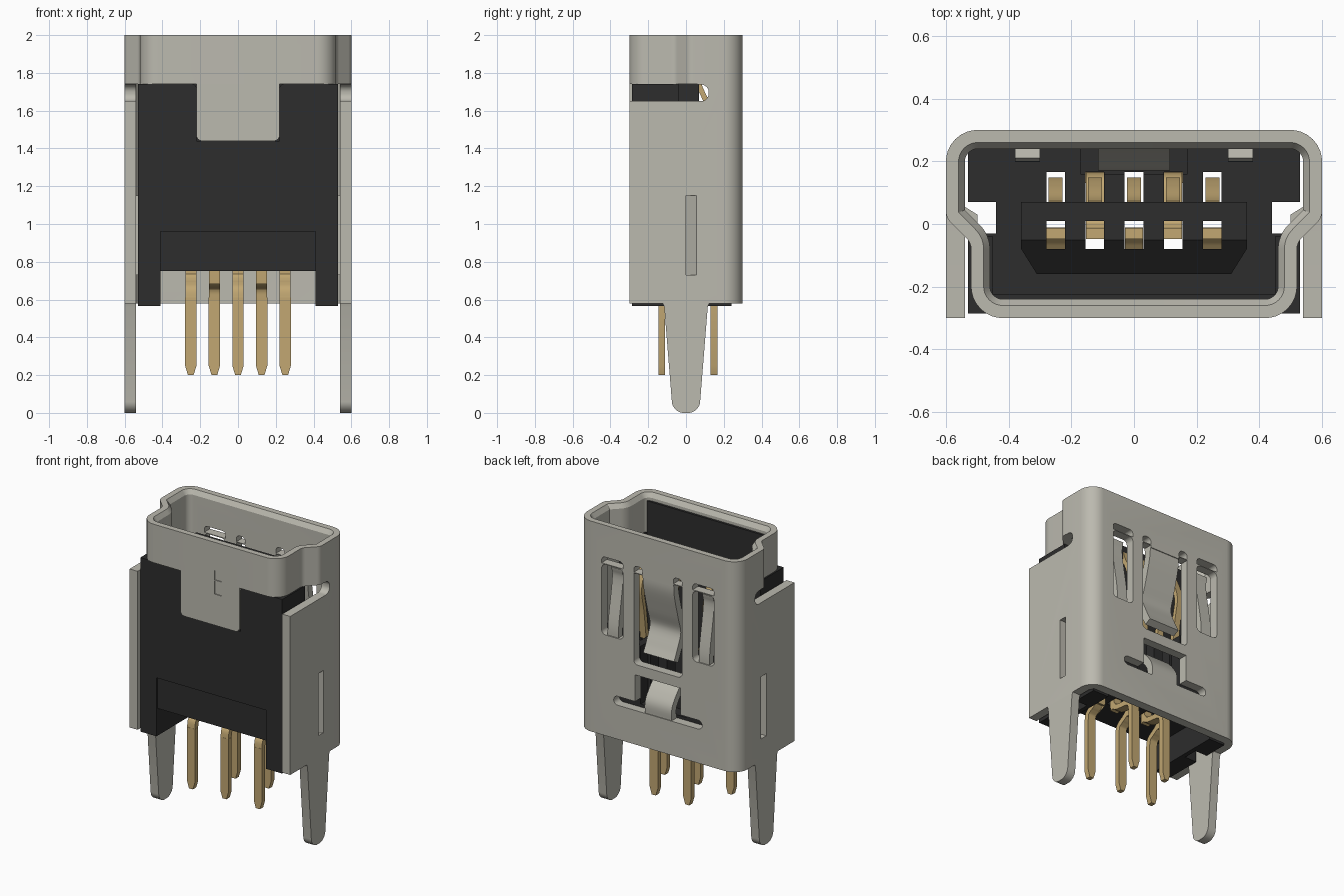
import bpy, bmesh, math
from mathutils import Vector

cube = bpy.data.objects.get("Cube")
if cube:
    bpy.data.objects.remove(cube, do_unlink=True)


def material(name, rgb, metallic=0.0):
    m = bpy.data.materials.new(name)
    m.use_nodes = True
    m.diffuse_color = (*rgb, 1)
    m.node_tree.nodes["Principled BSDF"].inputs["Base Color"].default_value = (*rgb, 1)
    return m


STEEL = material("steel grey", (0.50, 0.49, 0.43))
BLACK = material("black plastic", (0.026, 0.026, 0.026))
GOLD = material("gold", (0.54, 0.39, 0.17))


def finish(name, bm, mat):
    bmesh.ops.recalc_face_normals(bm, faces=bm.faces)
    me = bpy.data.meshes.new(name)
    bm.to_mesh(me)
    bm.free()
    ob = bpy.data.objects.new(name, me)
    bpy.context.collection.objects.link(ob)
    if mat:
        me.materials.append(mat)
    return ob


def fillet(pts, n=8):
    """Round each corner given as (a, b, radius)."""
    out = []
    for i, p in enumerate(pts):
        c = Vector(p[:2])
        if len(p) < 3:
            out.append(c)
            continue
        u = (Vector(pts[i - 1][:2]) - c).normalized()
        v = (Vector(pts[(i + 1) % len(pts)][:2]) - c).normalized()
        half, r = u.angle(v) / 2, p[2]
        mid = c + (u + v).normalized() * (r / math.sin(half))
        a = c + u * (r / math.tan(half)) - mid
        b = c + v * (r / math.tan(half)) - mid
        out += [mid + a.lerp(b, k / n).normalized() * r for k in range(n + 1)]
    return out


def inset(pts, d):
    """Offset a counter-clockwise outline inwards."""
    out = []
    for i, p in enumerate(pts):
        e1 = (p - pts[i - 1]).normalized()
        e2 = (pts[(i + 1) % len(pts)] - p).normalized()
        n1, n2 = Vector((-e1.y, e1.x)), Vector((-e2.y, e2.x))
        m = (n1 + n2).normalized()
        out.append(p + m * (d / m.dot(n1)))
    return out


def prism(name, pts, axis, lo, hi, mat=None):
    """Extrude an outline along an axis: x takes (y, z), y takes (x, z), z takes (x, y)."""
    place = {"x": lambda a, b, h: (h, a, b), "y": lambda a, b, h: (a, h, b),
             "z": lambda a, b, h: (a, b, h)}[axis]
    bm = bmesh.new()
    rings = [[bm.verts.new(place(p[0], p[1], h)) for p in pts] for h in (lo, hi)]
    for r in rings:
        bm.faces.new(r)
    for i in range(len(pts)):
        j = i - 1
        bm.faces.new((rings[0][j], rings[0][i], rings[1][i], rings[1][j]))
    return finish(name, bm, mat)


def rect(a0, a1, b0, b1, r=0.0):
    c = [(a0, b0), (a1, b0), (a1, b1), (a0, b1)]
    return fillet([(*p, r) for p in c]) if r else c


def box(name, x0, x1, y0, y1, z0, z1, mat=None):
    return prism(name, rect(x0, x1, y0, y1), "z", z0, z1, mat)


def strip(name, path, x, width, t, mat, n=5):
    """Bent sheet strip following a smooth (y, z) path."""
    p = [Vector(q) for q in path]
    p = [p[0] * 2 - p[1]] + p + [p[-1] * 2 - p[-2]]
    line = []
    for i in range(1, len(p) - 2):
        for k in range(n):
            s = k / n
            line.append(0.5 * (2 * p[i] + (p[i + 1] - p[i - 1]) * s
                        + (2 * p[i - 1] - 5 * p[i] + 4 * p[i + 1] - p[i + 2]) * s * s
                        + (3 * p[i] - p[i - 1] - 3 * p[i + 1] + p[i + 2]) * s ** 3))
    line.append(p[-2])
    left, right = [], []
    for i, q in enumerate(line):
        d = (line[min(i + 1, len(line) - 1)] - line[max(i - 1, 0)]).normalized()
        nrm = Vector((-d.y, d.x)) * t / 2
        left.append(q + nrm)
        right.append(q - nrm)
    return prism(name, left + right[::-1], "x", x - width / 2, x + width / 2, mat)


def cut(ob, *cutters):
    for c in cutters:
        m = ob.modifiers.new("cut", "BOOLEAN")
        m.object, m.operation, m.solver = c, "DIFFERENCE", "EXACT"
        bpy.context.view_layer.objects.active = ob
        bpy.ops.object.modifier_apply(modifier=m.name)
        bpy.data.objects.remove(c, do_unlink=True)


# Folded shell: back wall and two side walls
shell = prism("shell_body", fillet([
    (-.6, -.3), (-.6, .3, .1), (.6, .3, .1), (.6, -.3),
    (.54, -.3), (.54, .24, .04), (-.54, .24, .04), (-.54, -.3)]), "z", .58, 1.74, STEEL)
cut(shell,
    prism("c", fillet([(-.4, 1.65), (.12, 1.65, .04), (.12, 1.738, .04), (-.4, 1.738)]), "x", -1, 1),
    box("c", -1, 1, -.4, .06, 1.70, 1.80),
    prism("c", rect(0, .055, .73, 1.15), "x", -1, 1),
    prism("c", rect(-.18, .18, 1.12, 1.72, .03), "y", .15, .4),
    *[prism("c", rect(*sorted((s * .115, s * .18)), 1.5, 1.79 - 0.055), "y", .15, .4) for s in (-1, 1)],
    *[prism("c", rect(*sorted((s * .26, s * .42)), 1.26, 1.735, .03), "y", .15, .4) for s in (-1, 1)],
    prism("c", rect(-.33, .33, .81, .87, .029), "y", .15, .4),
    prism("c", rect(-.17, .17, .84, 1.05), "y", .15, .4))

# Mating mouth with a chamfered inner rim
outer = fillet([(-.52, -.3, .1), (.52, -.3, .1), (.52, -.06, .05), (.6, .02, .05),
                (.6, .3, .1), (-.6, .3, .1), (-.6, .02, .05), (-.52, -.06, .05)])
bm = bmesh.new()
loops = [[bm.verts.new((p.x, p.y, z)) for p in inset(outer, d)]
         for d, z in ((0, 1.74), (0, 2), (.04, 2), (.06, 1.97), (.06, 1.74))]
for k in range(5):
    a, b = loops[k - 1], loops[k]
    for i in range(len(outer)):
        bm.faces.new((a[i - 1], a[i], b[i], b[i - 1]))
mouth = finish("shell_mouth", bm, STEEL)
# Window tops reach a little way into the mouth
cut(mouth, *[prism("c", fillet([(a, 1.70), (b, 1.70), (b, 1.785, .025), (a, 1.785, .025)]), "y", .2, .4)
             for a, b in ((-.42, -.26), (-.18, -.115), (.115, .18), (.26, .42))],
    prism("c", rect(.035, .085, 1.745, 1.81), "y", -.4, -.294))

# Front locking tab
tab = prism("front_tab", fillet([(-.22, 1.74), (-.22, 1.44, .03), (.22, 1.44, .03), (.22, 1.74)]),
            "y", -.3, -.24, STEEL)
cut(tab, prism("c", rect(.035, .085, 1.65, 1.8), "y", -.4, -.294))

for s, side in ((-1, "right"), (1, "left")):
    x0, x1 = sorted((s * .54, s * .6))
    # Solder leg and pressed-in side barb
    prism(side + "_leg", fillet([(-.13, .6), (-.115, .56), (-.07, 0, .064), (.07, 0, .064),
                                 (.115, .56), (.13, .6)]), "x", x0, x1, STEEL)
    prism(side + "_barb", [(s * .6, .055), (s * .54, .055), (s * .50, .03), (s * .50, 0), (s * .545, 0)],
          "z", .73, 1.15, STEEL)
    # Slim retaining finger
    strip(side + "_finger", [(.27, 1.24), (.265, 1.35), (.222, 1.62), (.232, 1.71)], s * .34, .08, .045, STEEL)
    # Housing ledge beside the mouth
    box(side + "_ledge", *sorted((s * .45, s * .53)), -.285, -.04, 1.2, 1.74, BLACK)

# Middle spring and lower catch
strip("middle_spring", [(.27, 1.76), (.265, 1.66), (.225, 1.5), (.195, 1.38), (.235, 1.27), (.27, 1.2)],
      0, .23, .05, STEEL)
strip("lower_catch", [(.27, .80), (.27, .88), (.235, .94), (.19, .99)], 0, .2, .05, STEEL)

# Plastic housing
PINS = [-.25, -.125, 0, .125, .25]
housing = box("housing", -.53, .53, -.285, .24, .565, 1.22, BLACK)
cut(housing,
    box("c", -.41, .41, -.5, .5, .4, .75),
    box("c", -.41, .41, -.5, -.275, .7, .96),
    box("c", -.17, .17, .16, .5, .83, 1.3),
    *[box("c", *sorted((s * .44, s * .7)), -.03, .07, .4, 1.4) for s in (-1, 1)],
    *[box("c", x - .03, x + .03, .07, .166, .5, 1.4) for x in PINS],
    *[box("c", x - .03, x + .03, -.08, .01, .5, 1.4) for x in PINS])
prism("housing_front", fillet([(-.53, 1.2), (.53, 1.2), (.53, 1.74), (.22, 1.74, .02), (.22, 1.44),
                               (-.22, 1.44), (-.22, 1.74, .02), (-.53, 1.74)]), "y", -.285, -.24, BLACK)
box("front_liner", -.45, .45, -.24, -.225, 1.2, 1.95, BLACK)

# Contact tongue with slots and a sloped front edge
tongue = prism("tongue", [(-.36, .07), (-.36, -.08), (-.31, -.16), (.31, -.16), (.36, -.08), (.36, .07)],
               "z", 1.2, 1.82, BLACK)
cut(tongue,
    prism("c", [(-.05, 1.821), (-.05, 1.9), (-.2, 1.9), (-.2, 1.70)], "x", -.5, .5),
    *[box("c", x - .03, x + .03, -.08, .01, 1.1, 1.9) for x in PINS])

# Contacts: bent tail, tapered pin and sprung contact blade
for i, x in enumerate(PINS):
    row = -.128 if i % 2 == 0 else .148
    d = -1 if row < 0 else 1
    strip(f"contact_{i + 1}", [(-.03, 1.76), (-.03, .78), (-.03 + d * .01, .72), (-.03 + d * .04, .69),
                               (row - d * .035, .675), (row - d * .008, .65), (row, .6)], x, .058, .035, GOLD)
    prism(f"pin_{i + 1}", [(x - .03, .61), (x - .03, .25), (x - .015, .2), (x + .015, .2),
                           (x + .03, .25), (x + .03, .61)], "y", row - .0175, row + .0175, GOLD)
    strip(f"blade_{i + 1}", [(.06, 1.77), (.075, 1.72), (.11, 1.64), (.135, 1.54), (.11, 1.4), (.085, 1.2)],
          x, .045, .028, GOLD)

# Smooth bends, crisp edges
for ob in bpy.context.view_layer.objects:
    ob.select_set(ob.type == "MESH")
bpy.context.view_layer.objects.active = shell
bpy.ops.object.shade_smooth_by_angle(angle=math.radians(30))
